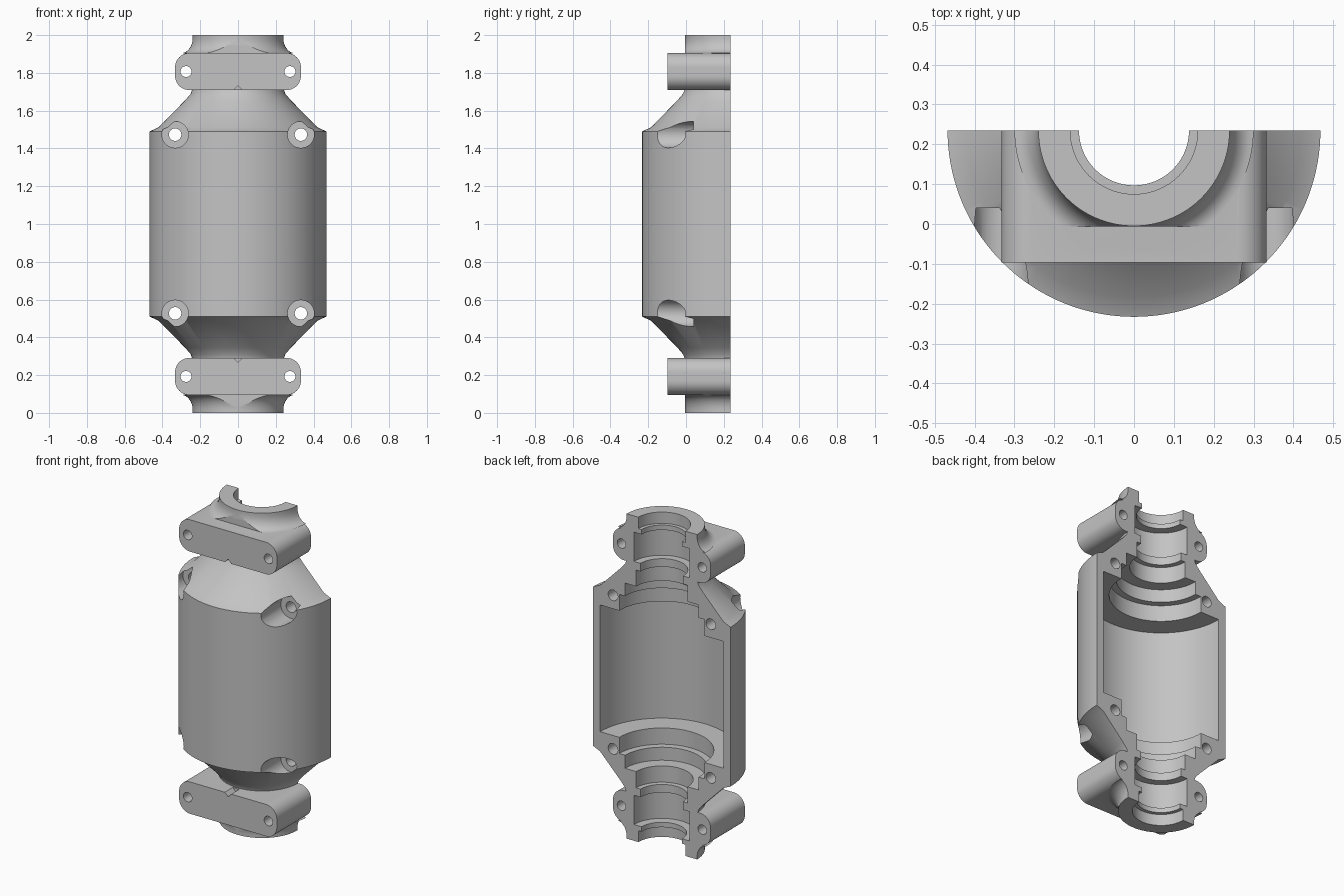
import bpy, bmesh, math
from mathutils import Matrix

cube = bpy.data.objects.get("Cube")
if cube:
    bpy.data.objects.remove(cube, do_unlink=True)

AXIS = 0.235   # y of the split plane and of the bore axis

grey = bpy.data.materials.new("Plain grey")
grey.use_nodes = True
colour = (0.55, 0.55, 0.55, 1)
grey.diffuse_color = colour
grey.node_tree.nodes["Principled BSDF"].inputs["Base Color"].default_value = colour


def make(name, bm):
    bmesh.ops.recalc_face_normals(bm, faces=bm.faces)
    mesh = bpy.data.meshes.new(name)
    bm.to_mesh(mesh)
    bm.free()
    mesh.materials.append(grey)
    ob = bpy.data.objects.new(name, mesh)
    bpy.context.collection.objects.link(ob)
    return ob


def half_revolve(name, profile, steps=72):
    """Sweep a closed (radius, z) outline half a turn and cap both ends."""
    bm = bmesh.new()
    rings = []
    for i in range(steps + 1):
        a = math.pi * i / steps
        rings.append([bm.verts.new((r * math.cos(a), AXIS - r * math.sin(a), z))
                      for r, z in profile])
    n = len(profile)
    for a, b in zip(rings, rings[1:]):
        for j in range(n):
            k = (j + 1) % n
            bm.faces.new((a[j], a[k], b[k], b[j]))
    bm.faces.new(rings[0])
    bm.faces.new(rings[-1])
    return make(name, bm)


def rod(name, x, z, r, y0, y1, sides=32):
    """Cylinder running along y."""
    bm = bmesh.new()
    bmesh.ops.create_cone(bm, cap_ends=True, segments=sides, radius1=r, radius2=r,
                          depth=y1 - y0,
                          matrix=Matrix.Translation((x, (y0 + y1) / 2, z))
                          @ Matrix.Rotation(math.pi / 2, 4, 'X'))
    return make(name, bm)


def box(name, centre, size):
    bm = bmesh.new()
    bmesh.ops.create_cube(bm, size=1, matrix=Matrix.Translation(centre)
                          @ Matrix.Diagonal((*size, 1)))
    return make(name, bm)


def rounded_block(name, z, w, h, r, y0, y1):
    """Rounded rectangle in x and z, extruded along y."""
    bm = bmesh.new()
    outline = []
    for q, (sx, sz) in enumerate(((1, 1), (-1, 1), (-1, -1), (1, -1))):
        for i in range(13):
            a = math.pi / 2 * (q + i / 12)
            outline.append(bm.verts.new((sx * (w - r) + r * math.cos(a), y0,
                                         z + sz * (h - r) + r * math.sin(a))))
    face = bm.faces.new(outline)
    new = bmesh.ops.extrude_face_region(bm, geom=[face])["geom"]
    bmesh.ops.translate(bm, vec=(0, y1 - y0, 0),
                        verts=[g for g in new if isinstance(g, bmesh.types.BMVert)])
    return make(name, bm)


def combine(ob, other, operation):
    mod = ob.modifiers.new("cut", 'BOOLEAN')
    mod.operation = operation
    mod.solver = 'EXACT'
    mod.object = other
    bpy.context.view_layer.objects.active = ob
    bpy.ops.object.modifier_apply(modifier=mod.name)
    bpy.data.objects.remove(other, do_unlink=True)


# Housing half shell: upper outline, mirrored about z = 1
outer = [(0.468, 1.49), (0.42, 1.512), (0.28, 1.655), (0.25, 1.69), (0.24, 1.72), (0.24, 1.9)]
for i in range(9):
    t = math.pi / 2 * i / 8
    outer.append((0.30 - 0.06 * math.sin(t), 1.985 - 0.08 * math.cos(t)))
outer.append((0.24, 2))

# Stepped bore, as (radius, start, end) from the end inwards
bore = [(0.16, 2, 1.93), (0.138, 1.93, 1.9), (0.19, 1.9, 1.72), (0.145, 1.72, 1.67),
        (0.175, 1.67, 1.57), (0.25, 1.57, 1.49), (0.29, 1.49, 1.39), (0.42, 1.39, None)]
inner = []
for r, top, bottom in bore:
    inner.append((r, top))
    if bottom:
        inner.append((r, bottom))
upper = outer + inner
housing = half_revolve("housing_half", upper + [(r, 2 - z) for r, z in reversed(upper)])

for side in (1, -1):
    end = lambda z: 1 + side * (z - 1)

    # Flat front on the neck flare
    combine(housing, box("flare_cutter", (0, -0.256, end(2.005)), (1, 0.5, 0.198)), 'DIFFERENCE')

    # Clamp block around the neck
    z = end(1.807)
    clamp = rounded_block("clamp_block", z, 0.333, 0.098, 0.075, -0.097, AXIS)
    bm = bmesh.new()
    bmesh.ops.create_cone(bm, cap_ends=True, segments=64, radius1=0.217, radius2=0.217,
                          depth=0.5, matrix=Matrix.Translation((0, AXIS, z)))
    combine(clamp, make("neck_cutter", bm), 'DIFFERENCE')
    combine(clamp, rod("notch_cutter", 0, end(1.703), 0.028, -0.2, -0.02, 4), 'DIFFERENCE')
    combine(housing, clamp, 'UNION')

    # Bolt holes in the clamps, and counterbored holes in the shoulders
    for x in (1, -1):
        combine(housing, rod("bolt_cutter", x * 0.275, z, 0.029, -0.4, 0.4), 'DIFFERENCE')
        combine(housing, rod("seat_cutter", x * 0.333, end(1.473), 0.07, -0.4, 0.04), 'DIFFERENCE')
        combine(housing, rod("hole_cutter", x * 0.333, end(1.473), 0.033, -0.4, 0.4), 'DIFFERENCE')

bpy.ops.object.select_all(action='DESELECT')
housing.select_set(True)
bpy.context.view_layer.objects.active = housing
bpy.ops.object.shade_smooth_by_angle(angle=math.radians(25))
